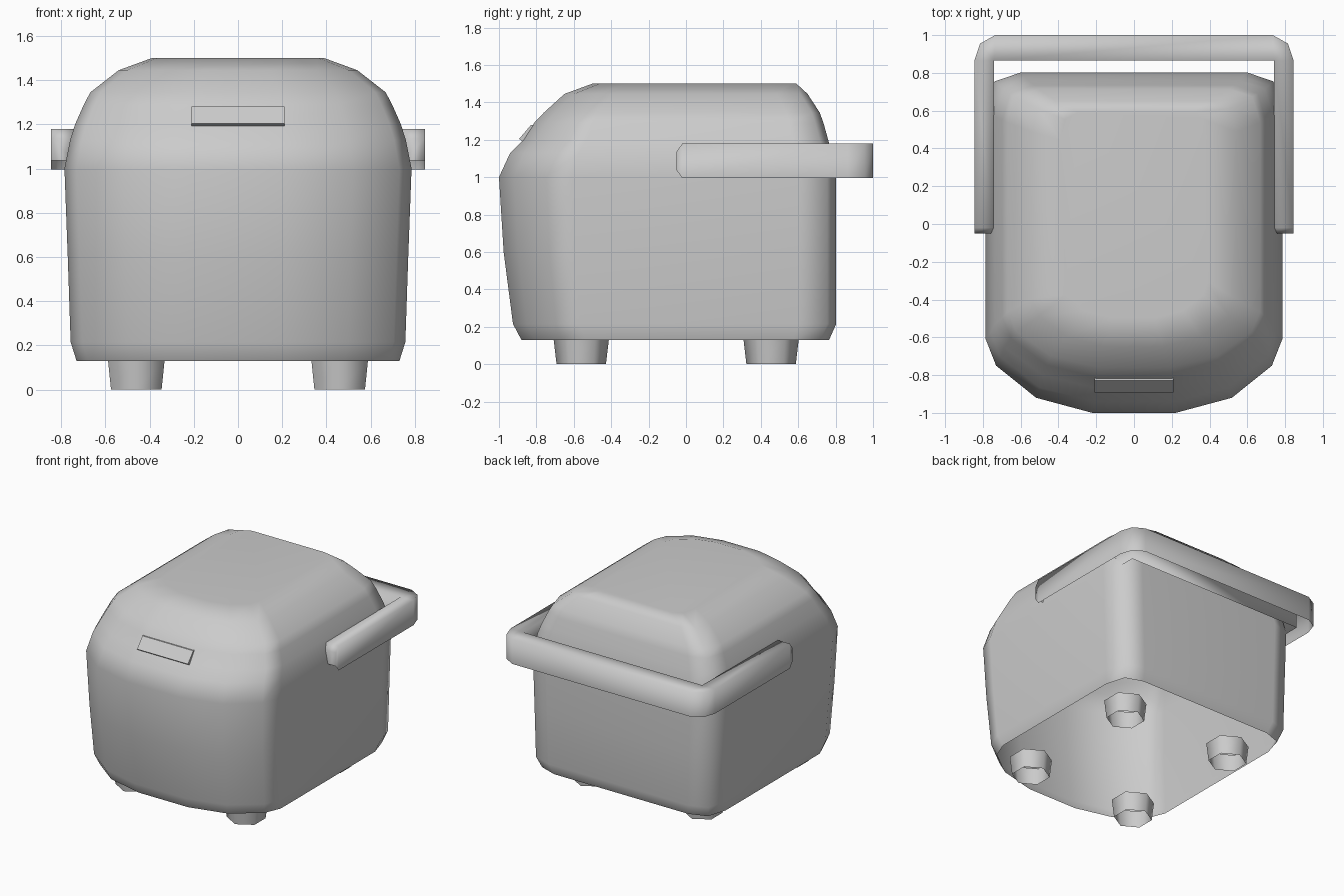
import bpy, bmesh, math

old = bpy.data.objects.get("Cube")
if old:
    bpy.data.objects.remove(old, do_unlink=True)

# One plain grey for the whole appliance
grey = bpy.data.materials.new("plain grey")
grey.use_nodes = True
colour = (0.6, 0.6, 0.6, 1)
grey.diffuse_color = colour
grey.node_tree.nodes["Principled BSDF"].inputs["Base Color"].default_value = colour


def finish(name, bm, angle):
    bmesh.ops.remove_doubles(bm, verts=bm.verts, dist=1e-4)
    bmesh.ops.recalc_face_normals(bm, faces=bm.faces)
    mesh = bpy.data.meshes.new(name)
    bm.to_mesh(mesh)
    bm.free()
    mesh.materials.append(grey)
    obj = bpy.data.objects.new(name, mesh)
    bpy.context.collection.objects.link(obj)
    bpy.ops.object.select_all(action='DESELECT')
    obj.select_set(True)
    bpy.context.view_layer.objects.active = obj
    bpy.ops.object.shade_smooth_by_angle(angle=math.radians(angle))
    return obj


def loft(name, sections, angle, caps=(), open_side=None):
    """Skin a list of closed sections; caps lists the section ends to fill."""
    bm = bmesh.new()
    rings = [[bm.verts.new(p) for p in s] for s in sections]
    for a, b in zip(rings, rings[1:]):
        for i in range(len(a)):
            if i != open_side:
                j = (i + 1) % len(a)
                bm.faces.new((a[i], a[j], b[j], b[i]))
    for end in caps:
        bm.faces.new(rings[end])
    bmesh.ops.dissolve_degenerate(bm, dist=1e-4, edges=bm.edges)
    return finish(name, bm, angle)


# Body and lid: open-bottomed shell, plan outline scaled at each height
half = [(0.28, -1), (0.66, -0.92), (0.93, -0.75), (1, -0.61),
        (1, 0.75), (0.94, 0.94), (0.76, 1)]
outline = half + [(-x, y) for x, y in reversed(half)]

# height, half width, front reach, back reach
levels = [(0.13, 0.73, 0.88, 0.765), (0.215, 0.757, 0.925, 0.803),
          (0.60, 0.77, 0.975, 0.803), (1.0, 0.785, 1.0, 0.803),
          (1.13, 0.759, 0.94, 0.78), (1.20, 0.737, 0.868, 0.76),
          (1.29, 0.697, 0.812, 0.735), (1.345, 0.668, 0.76, 0.715),
          (1.445, 0.54, 0.65, 0.65), (1.50, 0.39, 0.50, 0.59)]
body = loft("body", [[(x * w, y * (f if y < 0 else b), z) for x, y in outline]
                     for z, w, f, b in levels], 60, caps=(-1,))
weighted = body.modifiers.new("even shading", 'WEIGHTED_NORMAL')
weighted.keep_sharp = True

# Carrying handle, hollow underneath: inner point, outer point, half height
arm = [((0.745, -0.05), (0.845, -0.05), 0.05),
       ((0.745, -0.02), (0.845, -0.02), 0.092),
       ((0.74, 0.865), (0.845, 0.865), 0.092),
       ((0.74, 0.865), (0.815, 0.955), 0.092),
       ((0.74, 0.865), (0.735, 1.0), 0.092)]
path = arm + [((-a[0], a[1]), (-b[0], b[1]), h) for a, b, h in reversed(arm)]
mid = 1.087
loft("handle", [[(*a, mid - h), (*b, mid - h), (*b, mid + h), (*a, mid + h)]
                for a, b, h in path], 180, caps=(0, -1), open_side=0)

# Lid latch: wedge over the step at the front of the lid
wedge = [(-0.78, 1.28), (-0.828, 1.28), (-0.892, 1.205), (-0.86, 1.18)]
loft("latch", [[(x, y, z) for y, z in wedge] for x in (-0.21, 0.21)], 30,
     caps=(0, -1))

# Four tapered six-sided hollow feet
for side, x in (("left", 0.46), ("right", -0.46)):
    for end, y in (("front", -0.56), ("back", 0.455)):
        sections = []
        for z, r in ((0, 0.132), (0.135, 0.148)):
            ring = [math.pi / 2 + i * math.pi / 3 for i in range(6)]
            sections.append([(x + r * math.cos(t), y + r * math.sin(t), z)
                             for t in ring])
        loft(f"{end}_{side}_foot", sections, 70)
